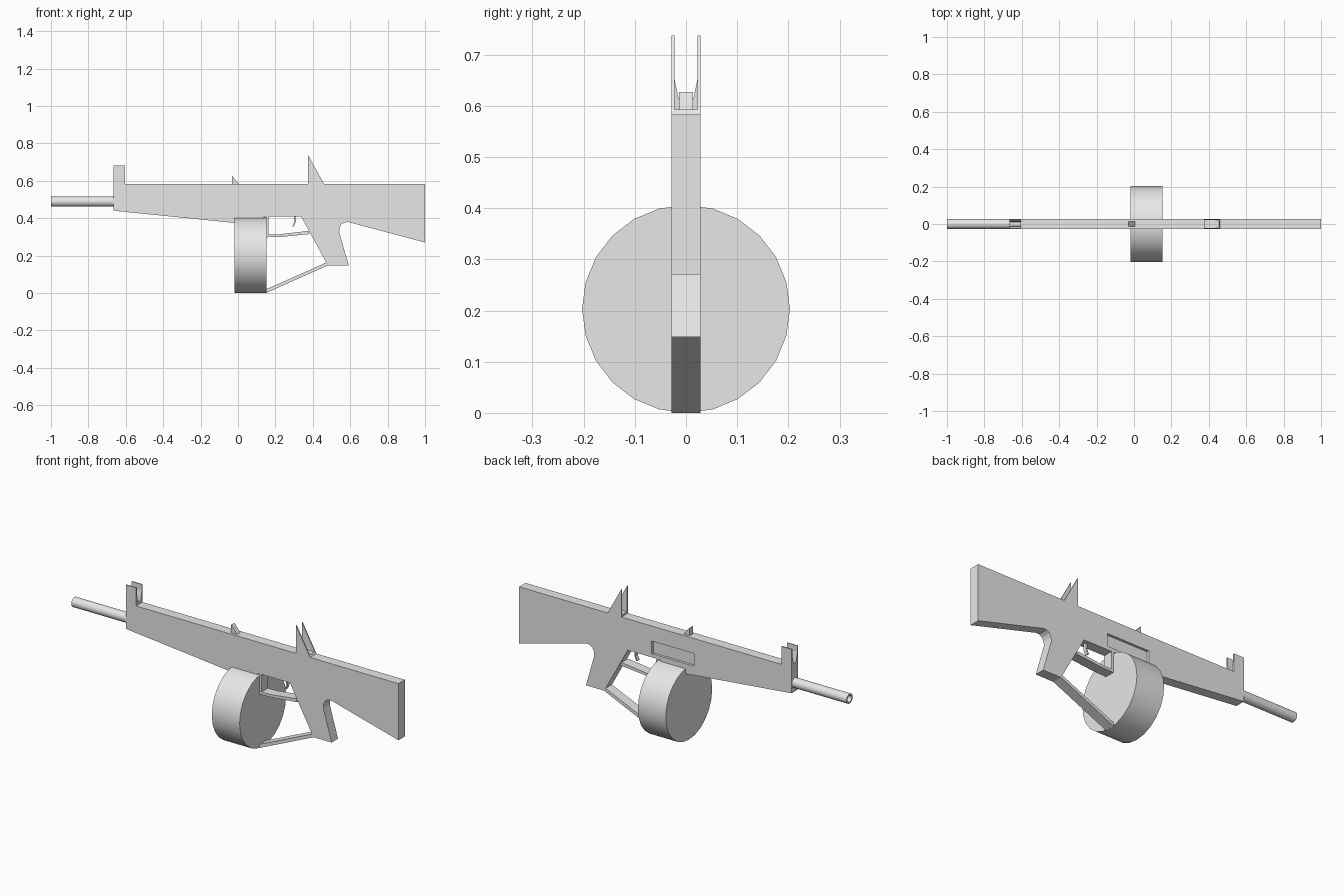
import bpy
import bmesh
from math import radians
from mathutils import Matrix, Vector

if "Cube" in bpy.data.objects:
    bpy.data.objects.remove(bpy.data.objects["Cube"], do_unlink=True)

GREY = (0.8, 0.8, 0.8, 1.0)
grey = bpy.data.materials.new("plain grey")
grey.use_nodes = True
grey.diffuse_color = GREY
grey.node_tree.nodes["Principled BSDF"].inputs["Base Color"].default_value = GREY

HALF = 0.028   # half thickness of the body
TOP = 0.583    # top line of the body


def finish(name, bm, smooth=False):
    bmesh.ops.recalc_face_normals(bm, faces=bm.faces)
    mesh = bpy.data.meshes.new(name)
    bm.to_mesh(mesh)
    bm.free()
    mesh.materials.append(grey)
    obj = bpy.data.objects.new(name, mesh)
    bpy.context.collection.objects.link(obj)
    bpy.ops.object.select_all(action="DESELECT")
    obj.select_set(True)
    bpy.context.view_layer.objects.active = obj
    if smooth:
        bpy.ops.object.shade_smooth_by_angle(angle=radians(35))
    return obj


def prism(name, points, start, end, axis="y"):
    """Extrude a flat outline along y (points are x, z) or x (points are y, z)."""
    bm = bmesh.new()
    place = (lambda a, b: (a, start, b)) if axis == "y" else (lambda a, b: (start, a, b))
    face = bm.faces.new([bm.verts.new(place(a, b)) for a, b in points])
    grown = bmesh.ops.extrude_face_region(bm, geom=[face])
    step = Vector((0, end - start, 0)) if axis == "y" else Vector((end - start, 0, 0))
    moved = [v for v in grown["geom"] if isinstance(v, bmesh.types.BMVert)]
    bmesh.ops.translate(bm, verts=moved, vec=step)
    return finish(name, bm)


def cylinder(name, x0, x1, z, radius, sides, bore=0):
    """Cylinder along x, with an optional bore in its -x end."""
    bm = bmesh.new()
    turn = Matrix.Translation(((x0 + x1) / 2, 0, z)) @ Matrix.Rotation(radians(90), 4, "Y")
    bmesh.ops.create_cone(bm, cap_ends=True, segments=sides, radius1=radius,
                          radius2=radius, depth=x1 - x0, matrix=turn)
    if bore:
        muzzle = min(bm.faces, key=lambda f: f.calc_center_median().x)
        bmesh.ops.inset_region(bm, faces=[muzzle], thickness=radius - bore)
        core = bmesh.ops.extrude_discrete_faces(bm, faces=[muzzle])["faces"][0]
        bmesh.ops.translate(bm, verts=core.verts, vec=((x1 - x0) * 0.9, 0, 0))
    return finish(name, bm, smooth=True)


# Receiver, grip and stock in one slab
body = prism("body", [
    (-0.665, TOP), (-0.665, 0.44), (-0.01, 0.374), (0.14, 0.374), (0.14, 0.41),
    (0.337, 0.41), (0.48, 0.148), (0.592, 0.148), (0.541, 0.325), (0.543, 0.348),
    (0.552, 0.366), (0.567, 0.377), (0.588, 0.38), (1.0, 0.27), (1.0, TOP),
], -HALF, HALF)

# Ejection port sunk into the back side
cutter = prism("port_cutter", [(-0.07, 0.43), (0.19, 0.43), (0.19, 0.5), (-0.07, 0.5)],
               0.014, 0.1)
cutter.hide_render = True
cut = body.modifiers.new("port", "BOOLEAN")
cut.operation = "DIFFERENCE"
cut.solver = "EXACT"
cut.object = cutter
bpy.context.view_layer.objects.active = body
bpy.ops.object.modifier_apply(modifier=cut.name)
bpy.data.objects.remove(cutter, do_unlink=True)

# Barrel and drum magazine
cylinder("barrel", -1.0, -0.66, 0.489, 0.027, 16, bore=0.019)
cylinder("drum_magazine", -0.018, 0.152, 0.203, 0.203, 24)

# Forked front sight
half = [(HALF, TOP), (HALF, 0.683), (0.022, 0.683), (0.022, 0.65), (0.014, 0.612),
        (0.012, 0.593)]
prism("front_sight", half + [(-y, z) for y, z in reversed(half)], -0.665, -0.603, "x")

# Small middle sight
prism("middle_sight", [(-0.032, TOP), (-0.032, 0.627), (0.005, TOP)], -0.014, 0.014)

# Rear sight: a pair of wings on a low base
for side, name in ((1, "left"), (-1, "right")):
    prism("rear_sight_wing_" + name, [(0.375, TOP), (0.375, 0.737), (0.46, TOP)],
          side * 0.022, side * HALF)
prism("rear_sight_base", [(0.375, TOP), (0.375, 0.593), (0.454, 0.593), (0.46, TOP)],
      -0.022, 0.022)

# Trigger guard, trigger and lower brace
prism("trigger_guard", [
    (0.15, 0.41), (0.15, 0.298), (0.22, 0.299), (0.384, 0.315), (0.376, 0.332),
    (0.22, 0.314), (0.163, 0.313), (0.163, 0.41),
], -HALF, HALF)
prism("trigger", [
    (0.298, 0.412), (0.302, 0.38), (0.29, 0.356), (0.297, 0.354), (0.309, 0.38),
    (0.309, 0.412),
], -0.01, 0.01)
prism("lower_brace", [(0.15, 0.0), (0.15, 0.02), (0.472, 0.163), (0.482, 0.148)],
      -HALF, HALF)
